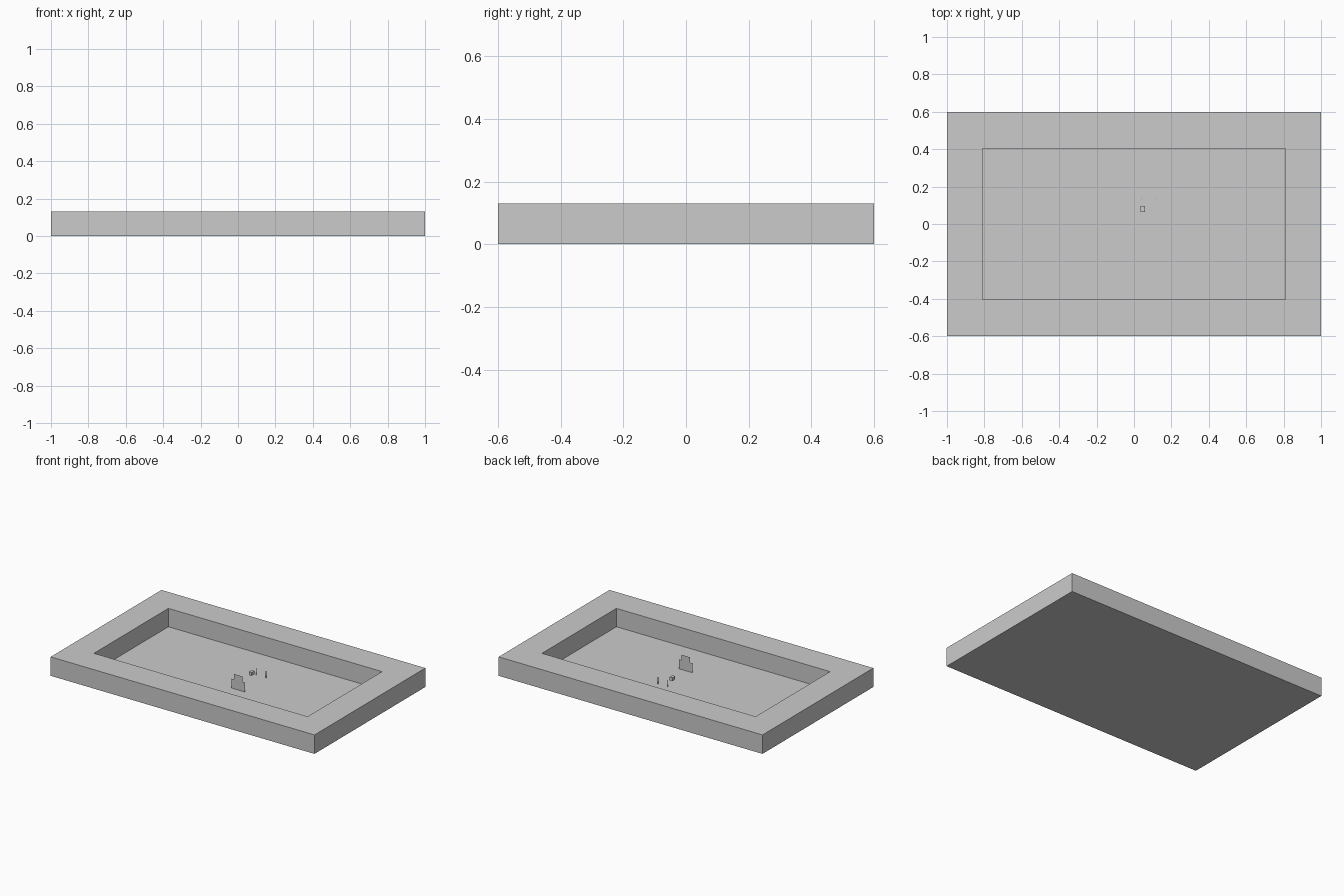
import bpy, bmesh

if "Cube" in bpy.data.objects:
    bpy.data.objects.remove(bpy.data.objects["Cube"])

H = 0.13          # rim height
FLOOR = 0.004     # floor thickness


def make(name, bm):
    bmesh.ops.recalc_face_normals(bm, faces=bm.faces)
    me = bpy.data.meshes.new(name)
    bm.to_mesh(me)
    bm.free()
    ob = bpy.data.objects.new(name, me)
    bpy.context.collection.objects.link(ob)
    return ob


def box(name, centre, size):
    bm = bmesh.new()
    bmesh.ops.create_cube(bm, size=1)
    for v in bm.verts:
        v.co = [c + a * s for c, a, s in zip(centre, v.co, size)]
    return make(name, bm)


def upright_panel(name, x, y, width, z0, z1):
    bm = bmesh.new()
    h = width / 2
    bm.faces.new([bm.verts.new(p) for p in
                  ((x - h, y, z0), (x + h, y, z0), (x + h, y, z1), (x - h, y, z1))])
    return make(name, bm)


# Tray: slab whose top is inset and pushed down to form the recess
bm = bmesh.new()
bmesh.ops.create_cube(bm, size=1)
for v in bm.verts:
    v.co = (v.co.x * 2, v.co.y * 1.2, (v.co.z + 0.5) * H)
bm.normal_update()
top = max(bm.faces, key=lambda f: f.calc_center_median().z)
bmesh.ops.inset_region(bm, faces=[top], thickness=0.195)
sunk = bmesh.ops.extrude_face_region(bm, geom=[top])
for v in [g for g in sunk["geom"] if isinstance(g, bmesh.types.BMVert)]:
    v.co.x = 0.81 if v.co.x > 0 else -0.81
    v.co.y = 0.403 if v.co.y > 0 else -0.403
    v.co.z = FLOOR
if top.is_valid:
    bm.faces.remove(top)
# square the upper lip of the recess with its floor
for v in bm.verts:
    if v.co.z > 0.1 and abs(v.co.x) < 0.95:
        v.co.x = 0.81 if v.co.x > 0 else -0.81
        v.co.y = 0.403 if v.co.y > 0 else -0.403
make("tray", bm)

# Tiny upright sheets in the recess
upright_panel("lower_panel", 0.083, -0.115, 0.10, 0.007, 0.072)
upright_panel("upper_panel", 0.083, -0.115, 0.062, 0.072, 0.108)

# Small block and two thin pins
box("small_block", (0.047, 0.08, 0.04), (0.022, 0.03, 0.022))
for side, x in (("left", 0.042), ("right", 0.117)):
    box(side + "_pin", (x, 0.137, 0.025), (0.003, 0.003, 0.05))
